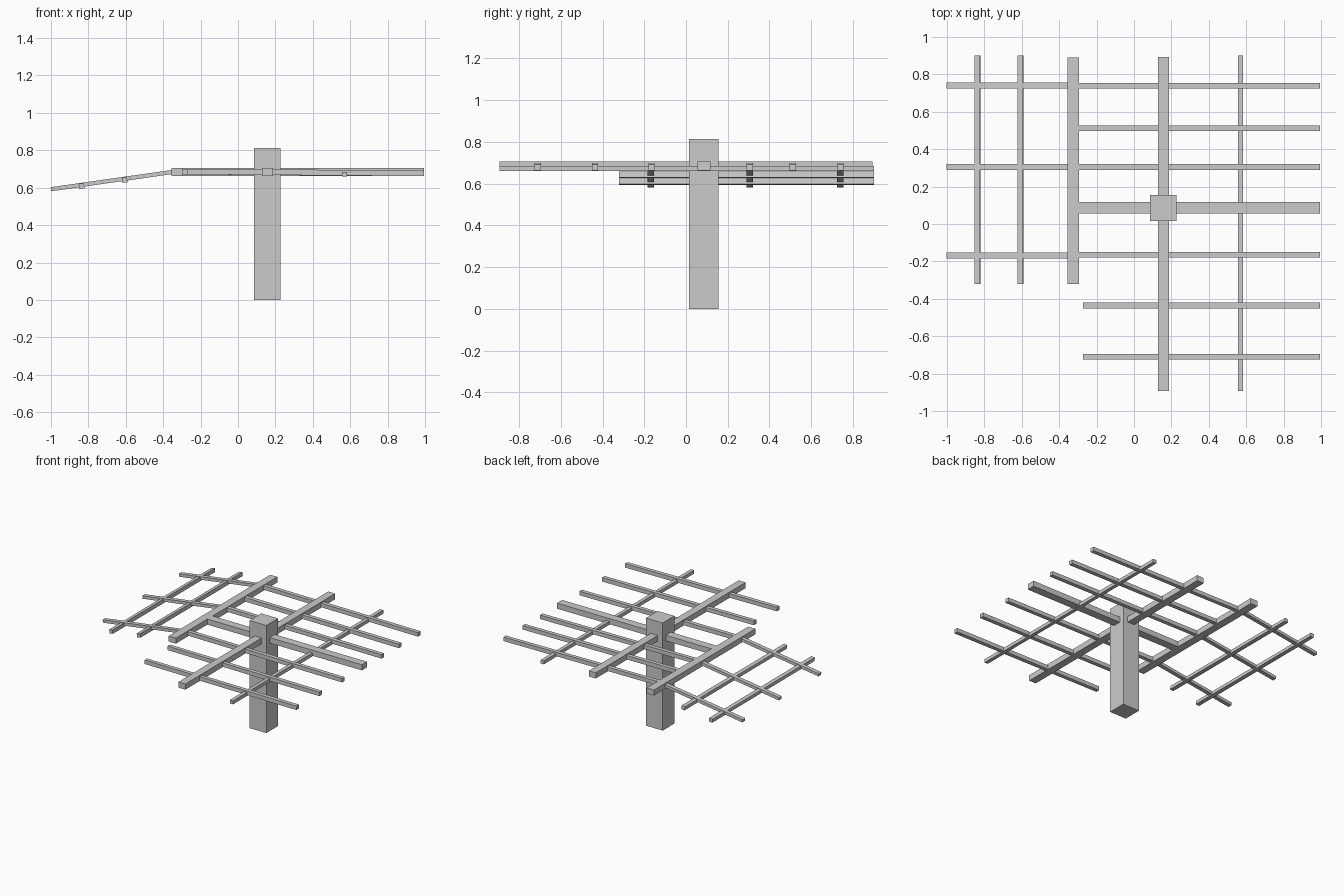
import bpy
from mathutils import Vector

if "Cube" in bpy.data.objects:
    bpy.data.objects.remove(bpy.data.objects["Cube"])


def bar(name, a, b, width, height):
    """Rectangular timber running from point a to point b."""
    a, b = Vector(a), Vector(b)
    d = (b - a).normalized()
    side = Vector((0, 0, 1)).cross(d).normalized()
    up = d.cross(side)
    verts = [p + side * s * width / 2 + up * t * height / 2
             for p in (a, b) for s, t in ((-1, -1), (1, -1), (1, 1), (-1, 1))]
    faces = [(3, 2, 1, 0), (4, 5, 6, 7)]
    faces += [(i, (i + 1) % 4, (i + 1) % 4 + 4, i + 4) for i in range(4)]
    mesh = bpy.data.meshes.new(name)
    mesh.from_pydata(verts, [], faces)
    obj = bpy.data.objects.new(name, mesh)
    bpy.context.collection.objects.link(obj)
    return obj


# Central post
bpy.ops.mesh.primitive_cube_add(size=1, location=(0.156, 0.085, 0.406))
post = bpy.context.object
post.name = "post"
post.scale = (0.14, 0.14, 0.812)

# Heavy beams
bar("main_beam", (0.157, -0.893, 0.685), (0.157, 0.893, 0.685), 0.058, 0.043)
bar("cross_beam", (-0.295, 0.087, 0.684), (0.995, 0.087, 0.684), 0.062, 0.042)
bar("edge_beam", (-0.325, -0.32, 0.684), (-0.325, 0.89, 0.684), 0.06, 0.042)

# Level rafters
for i, y in enumerate((0.74, 0.512, 0.305, -0.165, -0.436, -0.71)):
    x0 = -0.295 if y > -0.3 else -0.272
    bar(f"rafter_{i}", (x0, y, 0.686), (0.995, y, 0.677), 0.03, 0.03)

# Level batten
bar("batten", (0.57, -0.893, 0.672), (0.57, 0.9, 0.672), 0.027, 0.026)

# Sloping rafters on the left
slope_a, slope_b = (-1.0, 0.592), (-0.33, 0.687)
for i, y in enumerate((0.74, 0.305, -0.168)):
    bar(f"sloping_rafter_{i}", (slope_a[0], y, slope_a[1]),
        (slope_b[0], y, slope_b[1]), 0.031, 0.022)

# Battens under the sloping rafters
for i, (x, z) in enumerate(((-0.836, 0.609), (-0.606, 0.641))):
    b = bar(f"sloping_batten_{i}", (0, -0.32, 0), (0, 0.9, 0), 0.028, 0.028)
    b.location = (x, 0, z)
    b.rotation_euler = (0, -0.14, 0)
    # keeps the batten square to the slope
